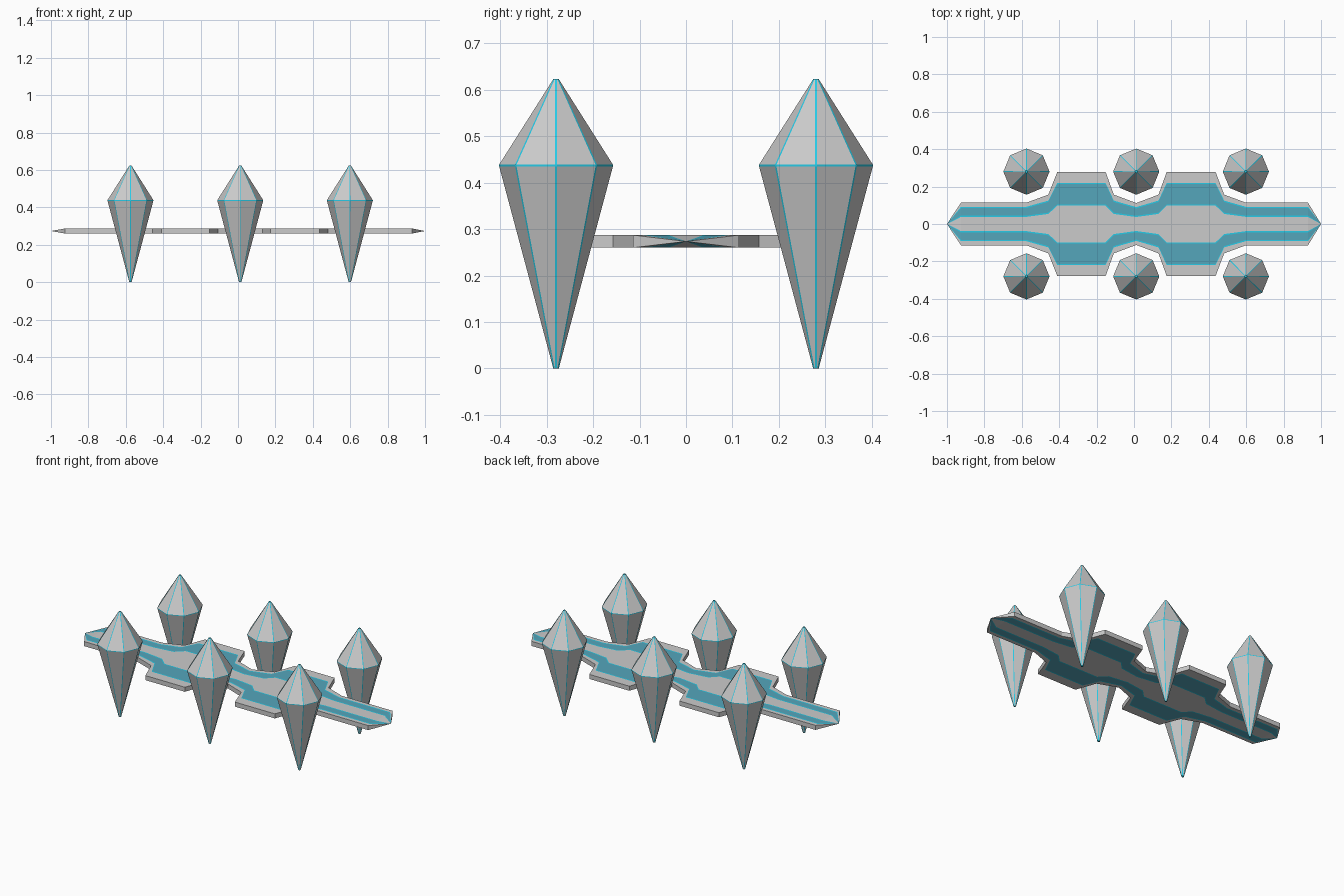
import bpy, bmesh
from math import sin, cos, pi
from mathutils import Vector

if "Cube" in bpy.data.objects:
    bpy.data.objects.remove(bpy.data.objects["Cube"])


def material(name, color):
    m = bpy.data.materials.new(name)
    m.diffuse_color = color
    m.use_nodes = True
    m.node_tree.nodes["Principled BSDF"].inputs["Base Color"].default_value = m.diffuse_color
    return m


grey = material("grey", (0.8, 0.8, 0.8, 1))
glow = material("bright_cyan", (0.02, 0.6, 0.8, 1))
teal = material("dark_teal", (0.09, 0.38, 0.5, 1))


def finish(bm, name):
    bmesh.ops.recalc_face_normals(bm, faces=bm.faces)
    mesh = bpy.data.meshes.new(name)
    bm.to_mesh(mesh)
    bm.free()
    for m in (grey, glow, teal):
        mesh.materials.append(m)
    return mesh


def place(name, mesh, loc=(0, 0, 0)):
    ob = bpy.data.objects.new(name, mesh)
    ob.location = loc
    bpy.context.collection.objects.link(ob)


def face(bm, verts, mat=0):
    bm.faces.new(verts).material_index = mat


# Crystal: eight-sided double cone with thin cyan strips along the edges
bm = bmesh.new()
rings = []
for z, r, half in ((0, .006, .0018), (.435, .1225, .0022),
                   (.439, .1225, .0022), (.623, .006, .0018)):
    ring = []
    for i in range(8):
        a = i * pi / 4
        for s in (-1, 1):
            p = Vector((r * cos(a), r * sin(a), z))
            p += Vector((-sin(a), cos(a), 0)) * s * half
            ring.append(bm.verts.new(p))
    rings.append(ring)
for k in range(3):
    lo, hi = rings[k], rings[k + 1]
    for i in range(16):
        j = (i + 1) % 16
        cyan = k == 1 or i % 2 == 0
        face(bm, (lo[i], lo[j], hi[j], hi[i]), int(cyan))
face(bm, rings[0], 1)
face(bm, rings[-1], 1)
crystal = finish(bm, "crystal")
for side, y in (("front", -.28), ("back", .28)):
    for pos, x in (("left", -.575), ("middle", .012), ("right", .598)):
        place(f"crystal_{side}_{pos}", crystal, (x, y, 0))

# Deck: stepped outline given as (x, half width), striped top and bottom
stations = [(-.925, .114), (-.575, .114), (-.458, .157), (-.41, .279),
            (-.152, .279), (-.108, .157), (.012, .112), (.131, .157),
            (.175, .279), (.436, .279), (.482, .157), (.598, .114),
            (.93, .114)]
stripe = (0, 1, 2, 1, 0, 1, 2, 1, 0)
Z_LOW, Z_HIGH = .26, .287
LINE = .0035


def across(w):
    inner, outer = .365 * w, .775 * w
    half = [inner - LINE, inner + LINE, outer - LINE, outer + LINE, w]
    return [-y for y in reversed(half)] + half


bm = bmesh.new()
sheets = [[[bm.verts.new((x, y, z)) for y in across(w)] for x, w in stations]
          for z in (Z_LOW, Z_HIGH)]
tips = [bm.verts.new((x, 0, (Z_LOW + Z_HIGH) / 2)) for x in (-1, 1)]
for rows in sheets:
    for a, b in zip(rows, rows[1:]):
        for i, mat in enumerate(stripe):
            face(bm, (a[i], a[i + 1], b[i + 1], b[i]), mat)
    for tip, row in zip(tips, (rows[0], rows[-1])):
        for i, mat in enumerate(stripe):
            face(bm, (row[i], row[i + 1], tip), mat)
# Deck side walls and pointed end walls
low, high = sheets
for e in (0, -1):
    for k in range(len(stations) - 1):
        face(bm, (low[k][e], low[k + 1][e], high[k + 1][e], high[k][e]))
    for tip, k in zip(tips, (0, -1)):
        face(bm, (low[k][e], high[k][e], tip))
place("deck", finish(bm, "deck"))
